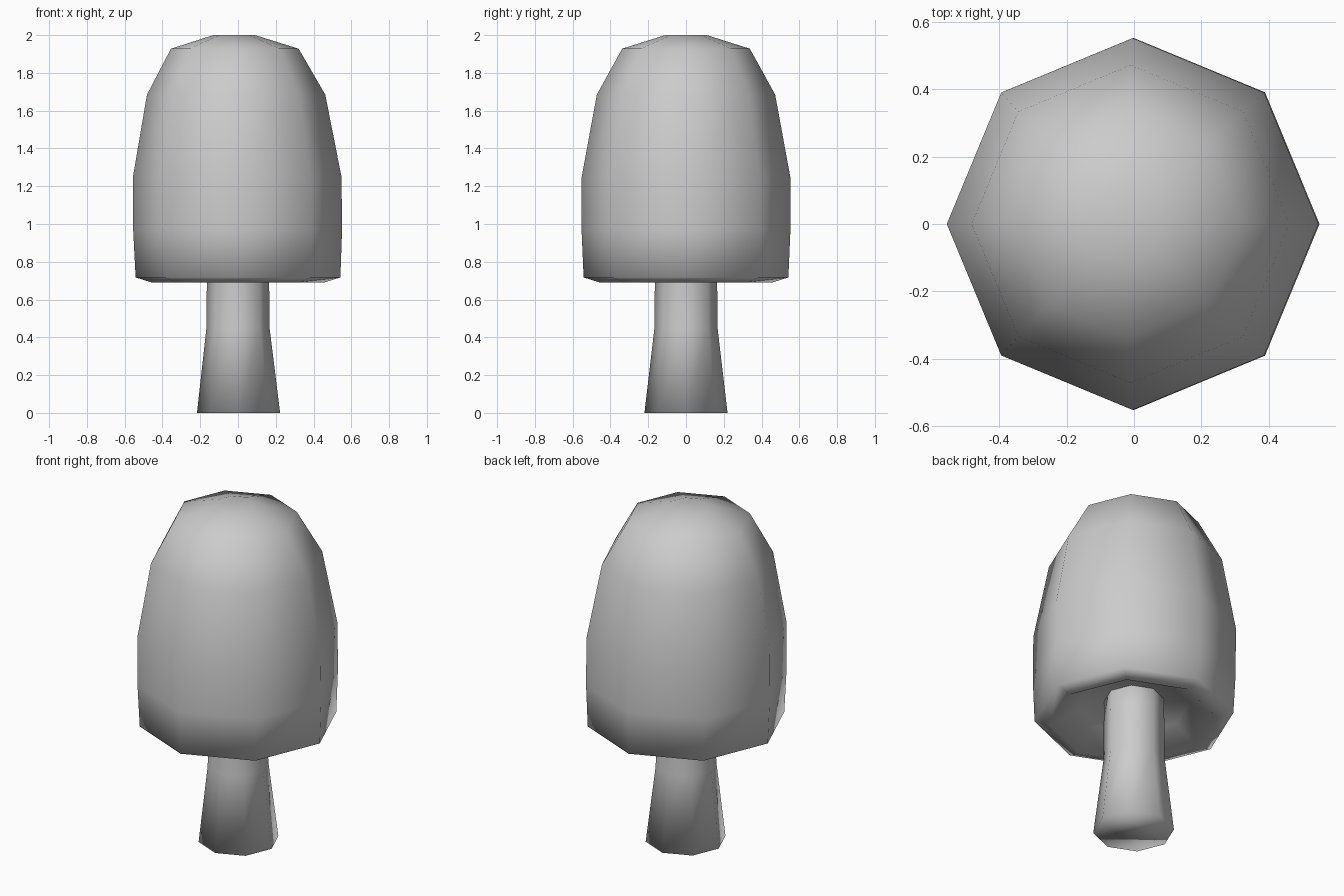
import bpy, bmesh, math

if "Cube" in bpy.data.objects:
    bpy.data.objects.remove(bpy.data.objects["Cube"])

SIDES = 8


def lathe(name, rings):
    """Skin octagonal rings (radius, z, x offset) and close both ends."""
    bm = bmesh.new()
    loops = []
    for r, z, dx in rings:
        loops.append([bm.verts.new((dx + r * math.cos(2 * math.pi * i / SIDES),
                                    r * math.sin(2 * math.pi * i / SIDES), z))
                      for i in range(SIDES)])
    for a, b in zip(loops, loops[1:]):
        for i in range(SIDES):
            j = (i + 1) % SIDES
            bm.faces.new((a[i], a[j], b[j], b[i]))
    bm.faces.new(loops[0][::-1])
    bm.faces.new(loops[-1])
    bmesh.ops.recalc_face_normals(bm, faces=bm.faces[:])
    for f in bm.faces:
        f.smooth = True
    mesh = bpy.data.meshes.new(name)
    bm.to_mesh(mesh)
    bm.free()
    obj = bpy.data.objects.new(name, mesh)
    bpy.context.collection.objects.link(obj)
    return obj


# Flared stem, running up into the hollow of the cap
lathe("stem", [(0.22, 0.0, 0.003), (0.167, 0.45, 0.0),
               (0.165, 0.70, 0.0), (0.16, 0.92, 0.0)])

# Tall cap: recessed underside, rim, then the outer dome leaning slightly to -x
lathe("cap", [(0.10, 0.84, 0.0), (0.30, 0.79, 0.0), (0.455, 0.69, 0.0),
              (0.542, 0.717, 0.0), (0.553, 0.97, -0.002), (0.552, 1.25, -0.004),
              (0.472, 1.685, -0.010), (0.338, 1.928, -0.017), (0.11, 2.0, -0.02)])
